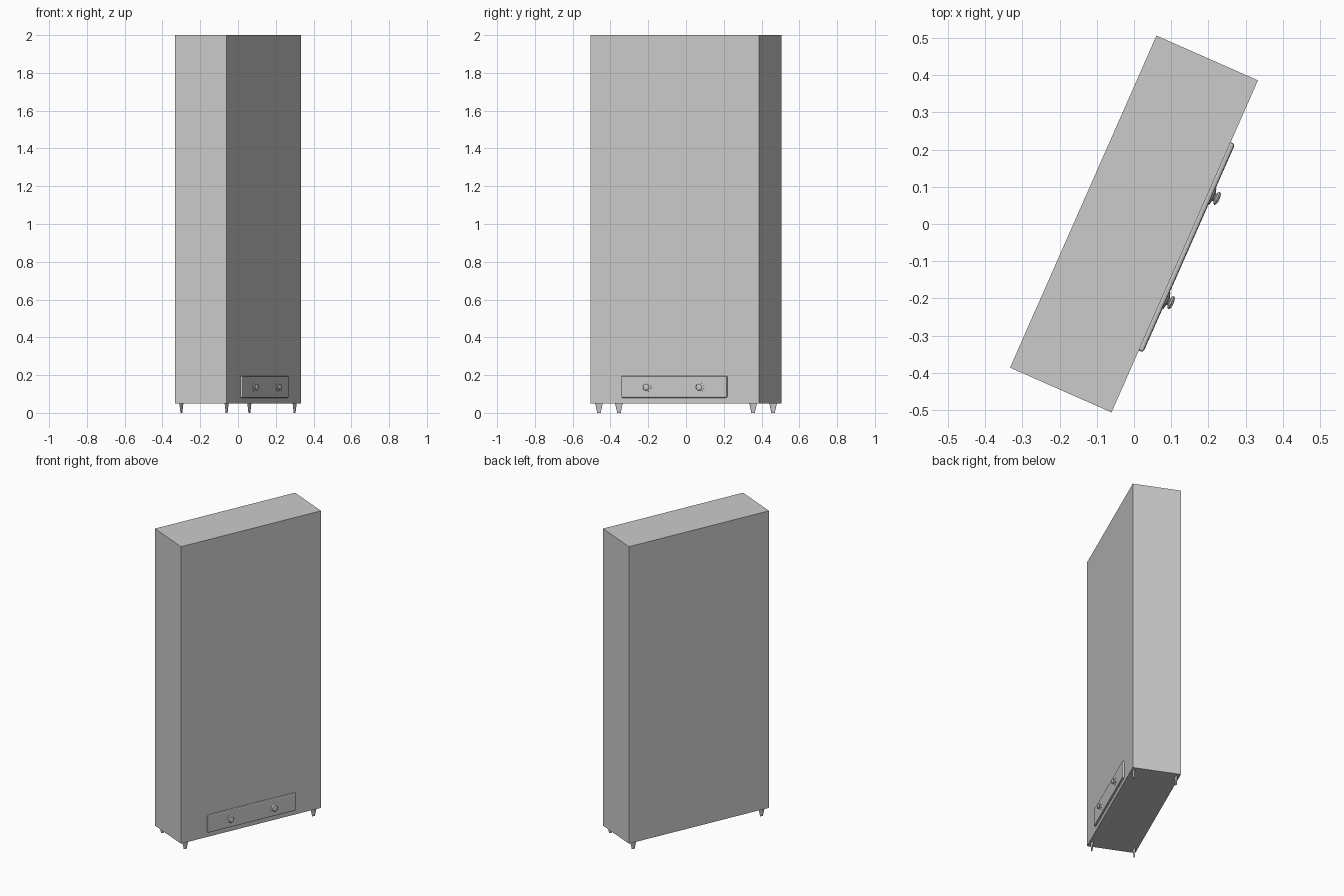
import bpy, bmesh, math
from mathutils import Matrix

if "Cube" in bpy.data.objects:
    bpy.data.objects.remove(bpy.data.objects["Cube"])

TURN = Matrix.Rotation(math.radians(66.2), 4, 'Z')  # whole cabinet is turned about z
W, D = 0.975, 0.298                                  # body width and depth
FRONT = -D / 2


def finish(name, bm):
    mesh = bpy.data.meshes.new(name)
    bmesh.ops.recalc_face_normals(bm, faces=bm.faces)
    bm.to_mesh(mesh)
    bm.free()
    obj = bpy.data.objects.new(name, mesh)
    bpy.context.collection.objects.link(obj)
    obj.matrix_world = TURN
    return obj


def box(name, size, centre):
    bm = bmesh.new()
    bmesh.ops.create_cube(bm, size=1, matrix=Matrix.Translation(centre) @ Matrix.Diagonal((*size, 1)))
    return finish(name, bm)


def lathe(name, profile, matrix, sides):
    """Stack rings of (radius, height) along local z, then place with matrix."""
    bm = bmesh.new()
    rings = []
    for r, h in profile:
        rings.append([bm.verts.new((r * math.cos(math.tau * i / sides),
                                    r * math.sin(math.tau * i / sides), h)) for i in range(sides)])
    for a, b in zip(rings, rings[1:]):
        for i in range(sides):
            j = (i + 1) % sides
            bm.faces.new((a[i], a[j], b[j], b[i]))
    bm.faces.new(rings[0])
    bm.faces.new(rings[-1])
    bmesh.ops.transform(bm, matrix=matrix, verts=bm.verts)
    return finish(name, bm)


# Cabinet body
box("cabinet_body", (W, D, 1.95), (0, 0, 1.025))

# Drawer front with softened edges
drawer = box("drawer_front", (0.612, 0.018, 0.116), (0, FRONT - 0.004, 0.138))
bevel = drawer.modifiers.new("edge", 'BEVEL')
bevel.width = 0.007
bevel.segments = 2

# Knobs: mounting plate, neck and rounded head, pointing out of the drawer
knob = [(0.024, 0), (0.024, 0.003), (0.012, 0.006), (0.010, 0.009),
        (0.017, 0.012), (0.019, 0.016), (0.015, 0.020), (0.007, 0.022)]
for side, x in (("left", -0.153), ("right", 0.153)):
    place = Matrix.Translation((x, FRONT - 0.012, 0.136)) @ Matrix.Rotation(math.pi / 2, 4, 'X')
    lathe("drawer_knob_" + side, knob, place, 10)

# Tapered oval feet
foot = [(0.5, 0), (0.55, 0.01), (1, 0.05)]
for fb, sy in (("front", -1), ("back", 1)):
    for lr, sx in (("left", -1), ("right", 1)):
        place = Matrix.Translation((sx * 0.446, sy * 0.131, 0)) @ Matrix.Diagonal((0.022, 0.007, 1, 1))
        lathe(f"foot_{fb}_{lr}", foot, place, 16)
